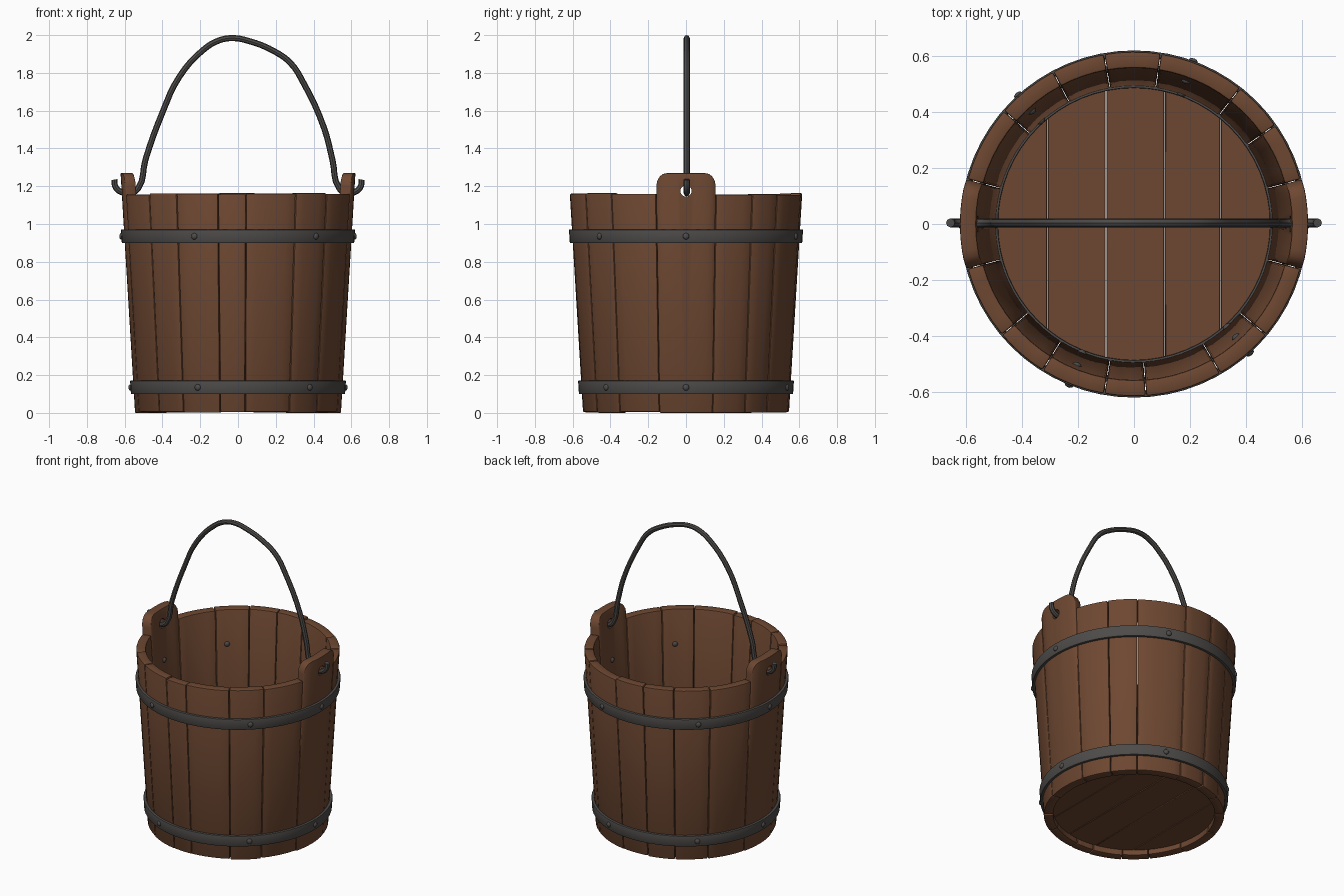
import bpy, bmesh, random
from math import sin, cos, pi, radians
from mathutils import Vector

random.seed(4)
if "Cube" in bpy.data.objects:
    bpy.data.objects.remove(bpy.data.objects["Cube"])


def material(name, rgb):
    m = bpy.data.materials.new(name)
    m.use_nodes = True
    m.diffuse_color = (*rgb, 1)
    m.node_tree.nodes["Principled BSDF"].inputs["Base Color"].default_value = (*rgb, 1)
    return m


WOOD = material("brown wood", (0.155, 0.064, 0.031))
IRON = material("dark iron", (0.076, 0.071, 0.067))
WALL = 0.058


def radius(z):
    return 0.545 + 0.0605 * z


def polar(r, a, z):
    return (r * cos(a), r * sin(a), z)


def activate(ob):
    bpy.ops.object.select_all(action='DESELECT')
    ob.select_set(True)
    bpy.context.view_layer.objects.active = ob


def finish(name, bm, mat, bevel=0, segments=2):
    bmesh.ops.recalc_face_normals(bm, faces=bm.faces)
    me = bpy.data.meshes.new(name)
    bm.to_mesh(me)
    bm.free()
    ob = bpy.data.objects.new(name, me)
    bpy.context.collection.objects.link(ob)
    me.materials.append(mat)
    activate(ob)
    if bevel:
        mod = ob.modifiers.new("Bevel", 'BEVEL')
        mod.width, mod.segments = bevel, segments
        mod.limit_method, mod.angle_limit = 'ANGLE', radians(50)
        bpy.ops.object.modifier_apply(modifier=mod.name)
    bpy.ops.object.shade_smooth_by_angle(angle=radians(40))
    return ob


def stave(name, a0, a1, tops, bottom=0.0, bevel=0.007):
    """Curved tapered board; tops is a list of (fraction across, height)."""
    bm = bmesh.new()
    cols = []
    for f, top in tops:
        a = radians(a0 + (a1 - a0) * f)
        cols.append([bm.verts.new(polar(radius(z) - d, a, z))
                     for d, z in ((0, bottom), (0, top), (WALL, top), (WALL, bottom))])
    for p, q in zip(cols, cols[1:]):
        for i in range(4):
            j = (i + 1) % 4
            bm.faces.new((p[i], p[j], q[j], q[i]))
    bm.faces.new(cols[0])
    bm.faces.new(cols[-1])
    return finish(name, bm, WOOD, bevel)


# Side staves of uneven width, between the two ear staves
seams = [[15, 35, 52, 81, 100, 118, 139, 165], [195, 220, 238, 260, 274, 300, 320, 345]]
for side, cuts in zip(("back", "front"), seams):
    for i, (a, b) in enumerate(zip(cuts, cuts[1:])):
        n = max(3, round((b - a) / 5))
        top = 1.16 + random.uniform(-0.006, 0.004)
        stave(f"{side}_stave_{i + 1}", a + 0.12, b - 0.12,
              [(k / n, top) for k in range(n + 1)], random.uniform(0, 0.006))

# Tall ear staves with rounded corners and a hole for the handle
ear = [(0, 1.20), (0.02, 1.228), (0.06, 1.251), (0.12, 1.265), (0.2, 1.27), (0.35, 1.27)]
ear = ear + [(0.5, 1.27)] + [(1 - f, z) for f, z in reversed(ear)]
for name, mid in (("left_ear_stave", 0), ("right_ear_stave", 180)):
    ob = stave(name, mid - 14.9, mid + 14.9, ear, bevel=0.016)
    bpy.ops.mesh.primitive_cylinder_add(
        vertices=16, radius=0.03, depth=0.3, rotation=(0, pi / 2, 0),
        location=(0.6 * cos(radians(mid)), 0, 1.175))
    cutter = bpy.context.object
    cutter.hide_render = True
    activate(ob)
    mod = ob.modifiers.new("Hole", 'BOOLEAN')
    mod.operation, mod.solver, mod.object = 'DIFFERENCE', 'EXACT', cutter
    bpy.ops.object.modifier_apply(modifier=mod.name)
    bpy.data.objects.remove(cutter)
    bpy.ops.object.shade_smooth_by_angle(angle=radians(40))

# Floor planks: strips cut from a disc
edges = [-0.6, -0.31, -0.1, 0.11, 0.31, 0.6]
for i, (x0, x1) in enumerate(zip(edges, edges[1:])):
    bm = bmesh.new()
    bmesh.ops.create_cone(bm, cap_ends=True, segments=64, radius1=0.492,
                          radius2=0.492, depth=0.05)
    bmesh.ops.translate(bm, verts=bm.verts, vec=(0, 0, 0.065))
    for x, s in ((x0 + 0.001, -1), (x1 - 0.001, 1)):
        cut = bmesh.ops.bisect_plane(bm, geom=bm.verts[:] + bm.edges[:] + bm.faces[:],
                                     plane_co=(x, 0, 0), plane_no=(s, 0, 0), clear_outer=True)
        rim = [e for e in cut["geom_cut"] if isinstance(e, bmesh.types.BMEdge)]
        if rim:
            bmesh.ops.edgeloop_fill(bm, edges=rim)
    finish(f"floor_plank_{i + 1}", bm, WOOD, 0.003, 1)


def hoop(name, z0, z1, inner, outer, bevel):
    bm = bmesh.new()
    n = 64
    rings = [[bm.verts.new(polar(radius(z) + d, 2 * pi * k / n, z))
              for d, z in ((inner, z0), (outer, z0), (outer, z1), (inner, z1))]
             for k in range(n)]
    for k in range(n):
        p, q = rings[k], rings[(k + 1) % n]
        for i in range(4):
            j = (i + 1) % 4
            bm.faces.new((p[i], p[j], q[j], q[i]))
    finish(name, bm, IRON, bevel)


# Iron hoops, the thin ring round the floor, and rivets on both wall faces
hoop("floor_ring", 0.08, 0.11, -WALL - 0.007, -WALL + 0.004, 0)
for label, z in (("lower", 0.135), ("upper", 0.935)):
    hoop(f"{label}_hoop", z - 0.036, z + 0.036, -0.004, 0.016, 0.005)
    bm = bmesh.new()
    for deg in (0, 70, 132, 180, 248, 312):
        for offset in (0.016, -WALL):
            new = bmesh.ops.create_uvsphere(bm, u_segments=12, v_segments=8, radius=0.017)
            a = radians(deg)
            out = Vector((cos(a), sin(a), 0))
            for v in new["verts"]:
                v.co -= out * v.co.dot(out) * 0.35
            bmesh.ops.translate(bm, verts=new["verts"],
                                vec=polar(radius(z) + offset, a, z))
    finish(f"{label}_rivets", bm, IRON)

# Bent wire handle, hooked through both ears
path = [(-0.655, 1.235), (-0.648, 1.195), (-0.615, 1.168), (-0.565, 1.165), (-0.528, 1.19),
        (-0.49, 1.34), (-0.40, 1.59), (-0.31, 1.78), (-0.18, 1.925), (-0.10, 1.972),
        (-0.03, 1.984), (0.05, 1.971), (0.2, 1.91), (0.28, 1.85), (0.345, 1.75),
        (0.455, 1.51), (0.5, 1.34), (0.535, 1.19), (0.57, 1.165), (0.615, 1.168),
        (0.648, 1.195), (0.655, 1.235)]
curve = bpy.data.curves.new("handle", 'CURVE')
curve.dimensions = '3D'
curve.bevel_depth, curve.bevel_resolution = 0.016, 2
curve.resolution_u, curve.use_fill_caps = 4, True
spline = curve.splines.new('BEZIER')
spline.bezier_points.add(len(path) - 1)
for p, (x, z) in zip(spline.bezier_points, path):
    p.co = (x, 0.004, z)
    p.handle_left_type = p.handle_right_type = 'AUTO'
curve.materials.append(IRON)
handle = bpy.data.objects.new("handle", curve)
bpy.context.collection.objects.link(handle)
activate(handle)
bpy.ops.object.convert(target='MESH')
bpy.ops.object.shade_smooth_by_angle(angle=radians(40))
